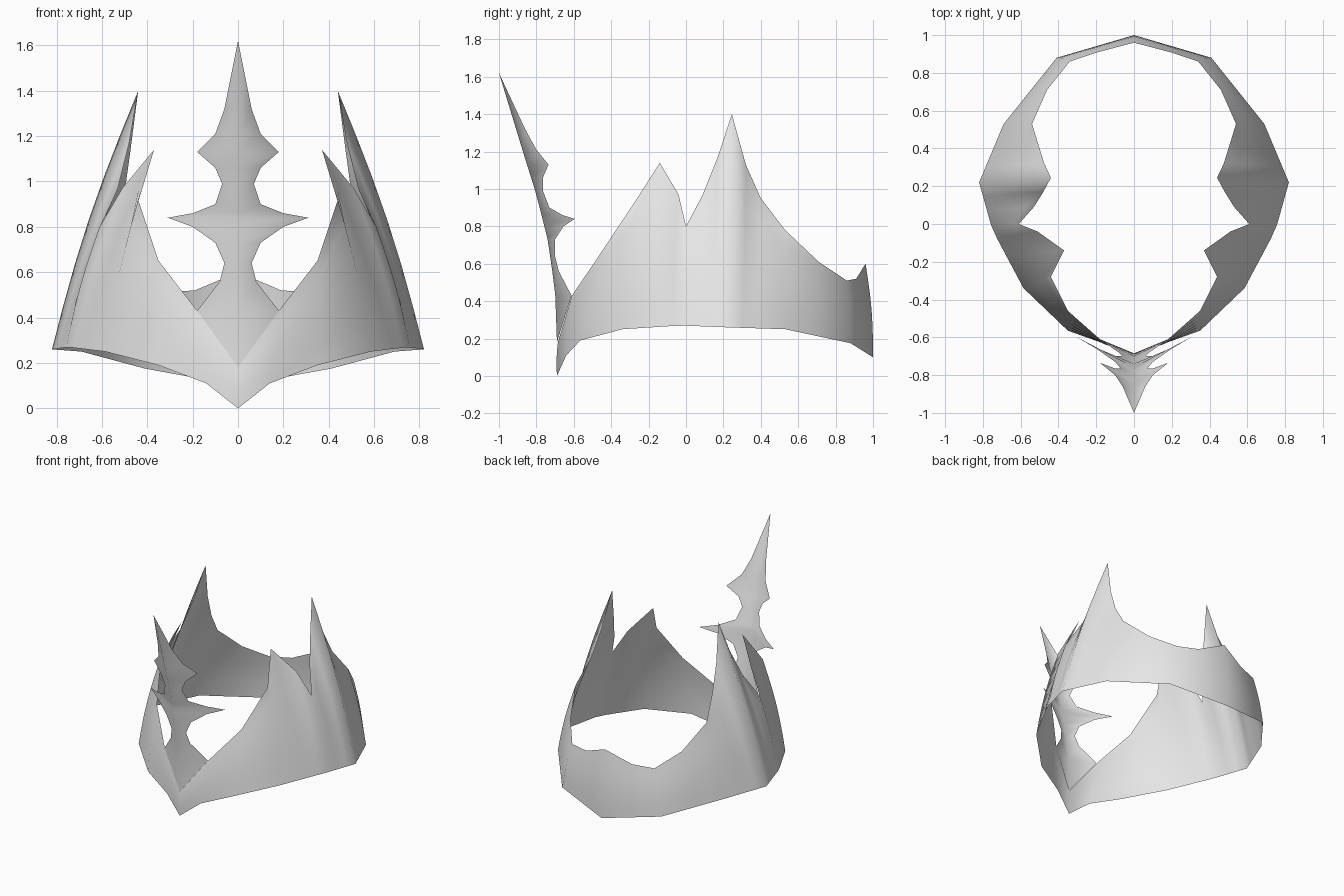
import bpy, bmesh, math
from mathutils import Vector

cube = bpy.data.objects.get("Cube")
if cube:
    bpy.data.objects.remove(cube)

grey = bpy.data.materials.new("plain_grey")
grey.use_nodes = True
grey.diffuse_color = (0.8, 0.8, 0.8, 1)
grey.node_tree.nodes["Principled BSDF"].inputs["Base Color"].default_value = (0.8, 0.8, 0.8, 1)


def mirrored_sheet(name, columns):
    """Skin a grid of points, smooth it and mirror it across x = 0."""
    bm = bmesh.new()
    grid = [[bm.verts.new(p) for p in col] for col in columns]
    for a, b in zip(grid, grid[1:]):
        for j in range(len(a) - 1):
            bm.faces.new((a[j], b[j], b[j + 1], a[j + 1]))
    bmesh.ops.remove_doubles(bm, verts=bm.verts, dist=0.0005)
    for f in bm.faces:
        f.smooth = True
    mesh = bpy.data.meshes.new(name)
    bm.to_mesh(mesh)
    bm.free()
    mesh.materials.append(grey)
    obj = bpy.data.objects.new(name, mesh)
    bpy.context.collection.objects.link(obj)
    mirror = obj.modifiers.new("mirror", 'MIRROR')
    mirror.use_clip = True
    mirror.merge_threshold = 0.001
    return obj


# Crown band: lower edge from front to back
lower = [Vector(p) for p in (
    (0, -.69, 0), (.14, -.64, .11), (.35, -.565, .19), (.585, -.34, .25),
    (.75, -.03, .27), (.82, .22, .26), (.69, .53, .25), (.41, .88, .175), (0, 1, .1))]

# Upper edge: place along the lower edge, then the point itself
upper = [
    (0, 0, -.685, .18), (1, .18, -.61, .43), (2, .35, -.46, .65),
    (3, .44, -.28, .92), (3.6, .37, -.14, 1.14), (3.85, .51, -.04, .97),
    (4.1, .61, 0, .8), (4.4, .53, .09, .97), (4.7, .48, .17, 1.17),
    (5, .44, .245, 1.4), (5.25, .475, .32, 1.13), (5.5, .5, .4, .95),
    (6, .54, .53, .78), (6.5, .46, .71, .61), (7, .34, .86, .51),
    (7.5, .19, .91, .52), (8, 0, .96, .6)]

ROWS = 6
band = []
for t, x, y, z in upper:
    i = min(int(t), len(lower) - 2)
    low = lower[i].lerp(lower[i + 1], t - i)
    top = Vector((x, y, z))
    outward = Vector((low.x, low.y - .1, 0)).normalized()
    bulge = .025 * (top.z - low.z)
    band.append([low.lerp(top, k / ROWS) + outward * bulge * math.sin(math.pi * k / ROWS)
                 for k in range(ROWS + 1)])
mirrored_sheet("crown_band", band)

# Front ornament: ridge line (height, depth) and barbed outline
ridge = [(.18, -.69), (.46, -.7), (.73, -.74), (.97, -.8), (1.21, -.875), (1.62, -1)]
outline = [
    (0, -.69, .18), (.18, -.612, .43), (.08, -.68, .56), (.06, -.7, .64),
    (.1, -.7, .73), (.2, -.655, .8), (.31, -.595, .84), (.2, -.66, .86),
    (.1, -.73, .9), (.07, -.765, .99), (.1, -.765, 1.06), (.18, -.735, 1.13),
    (.1, -.8, 1.21), (.06, -.86, 1.32), (0, -1, 1.62)]


def ridge_depth(z):
    for (z0, y0), (z1, y1) in zip(ridge, ridge[1:]):
        if z <= z1:
            return y0 + (y1 - y0) * (z - z0) / (z1 - z0)
    return ridge[-1][1]


centre = [(0, ridge_depth(z), z) for x, y, z in outline]
mirrored_sheet("front_ornament", [centre, outline])
